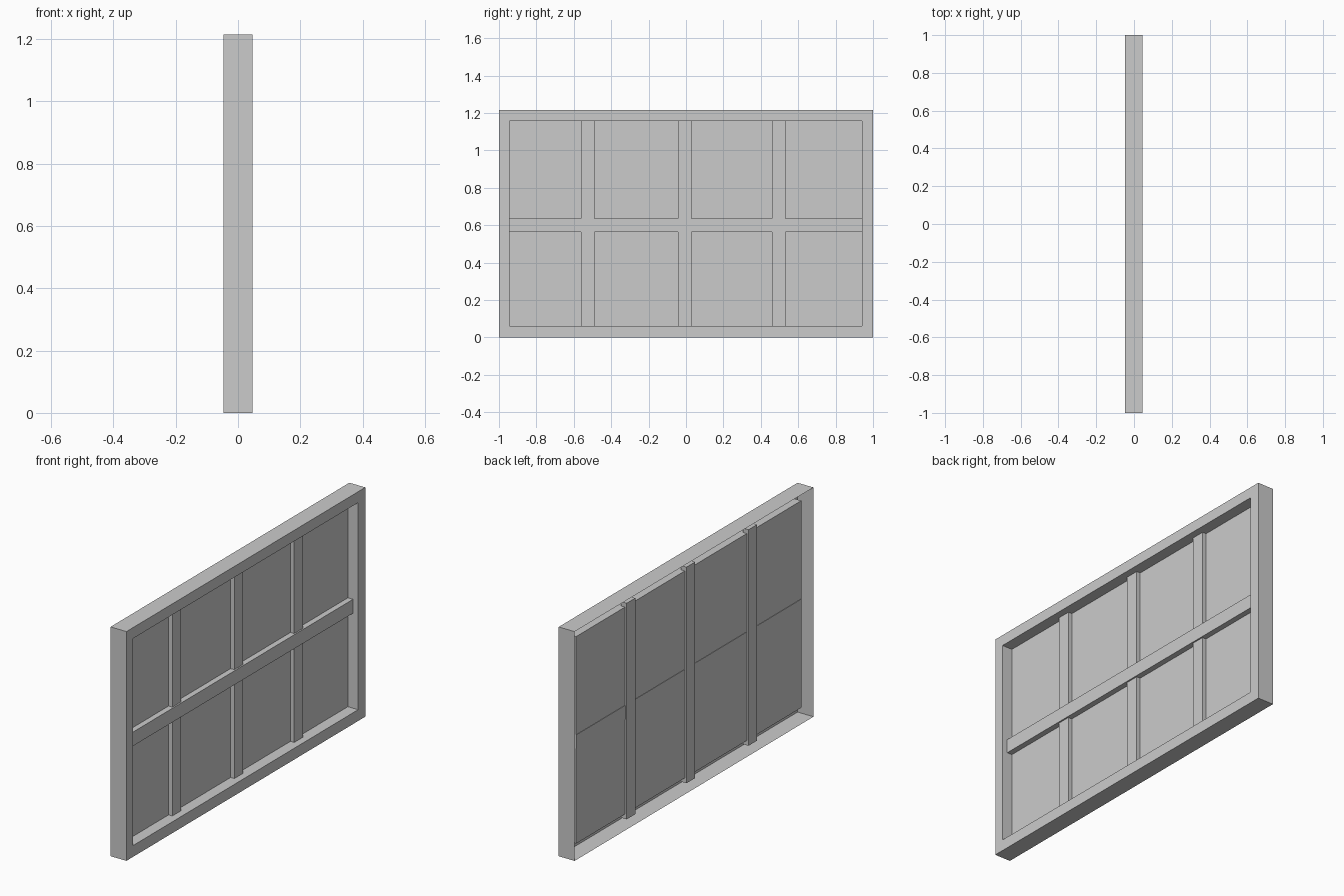
import bpy, bmesh

if "Cube" in bpy.data.objects:
    bpy.data.objects.remove(bpy.data.objects["Cube"])

X_BACK, X_FRONT, X_PANEL = -0.047, 0.046, -0.014
OUTER = (-1.0, 1.0, 0.0, 1.215)
INNER = (-0.945, 0.94, 0.06, 1.157)


def finish(bm, name):
    bmesh.ops.recalc_face_normals(bm, faces=bm.faces)
    mesh = bpy.data.meshes.new(name)
    bm.to_mesh(mesh)
    bm.free()
    obj = bpy.data.objects.new(name, mesh)
    bpy.context.collection.objects.link(obj)
    return obj


def rect(bm, r, x):
    y0, y1, z0, z1 = r
    return [bm.verts.new((x, y, z)) for y, z in ((y0, z0), (y1, z0), (y1, z1), (y0, z1))]


def box(name, x0, x1, y0, y1, z0, z1):
    bm = bmesh.new()
    bmesh.ops.create_cube(bm, size=1)
    for v in bm.verts:
        v.co = (x1 if v.co.x > 0 else x0,
                y1 if v.co.y > 0 else y0,
                z1 if v.co.z > 0 else z0)
    return finish(bm, name)


# Hollow frame: outer walls, front border, inner reveal; open at the back
bm = bmesh.new()
rings = [rect(bm, OUTER, X_BACK), rect(bm, OUTER, X_FRONT),
         rect(bm, INNER, X_FRONT), rect(bm, INNER, X_PANEL)]
for a, b in zip(rings, rings[1:]):
    for i in range(4):
        j = (i + 1) % 4
        bm.faces.new((a[i], a[j], b[j], b[i]))
finish(bm, "window_frame")

# Pane sheet closing the recess
bm = bmesh.new()
bm.faces.new(rect(bm, INNER, X_PANEL))
finish(bm, "pane")

# Horizontal rail
box("middle_rail", X_PANEL - 0.002, 0.016, INNER[0], INNER[1], 0.563, 0.637)

# Vertical bars, running slightly past the pane into the frame
for i, y in enumerate((-0.525, -0.006, 0.495)):
    box(f"vertical_bar_{i + 1}", -0.024, 0.008, y - 0.036, y + 0.036, 0.035, 1.18)
